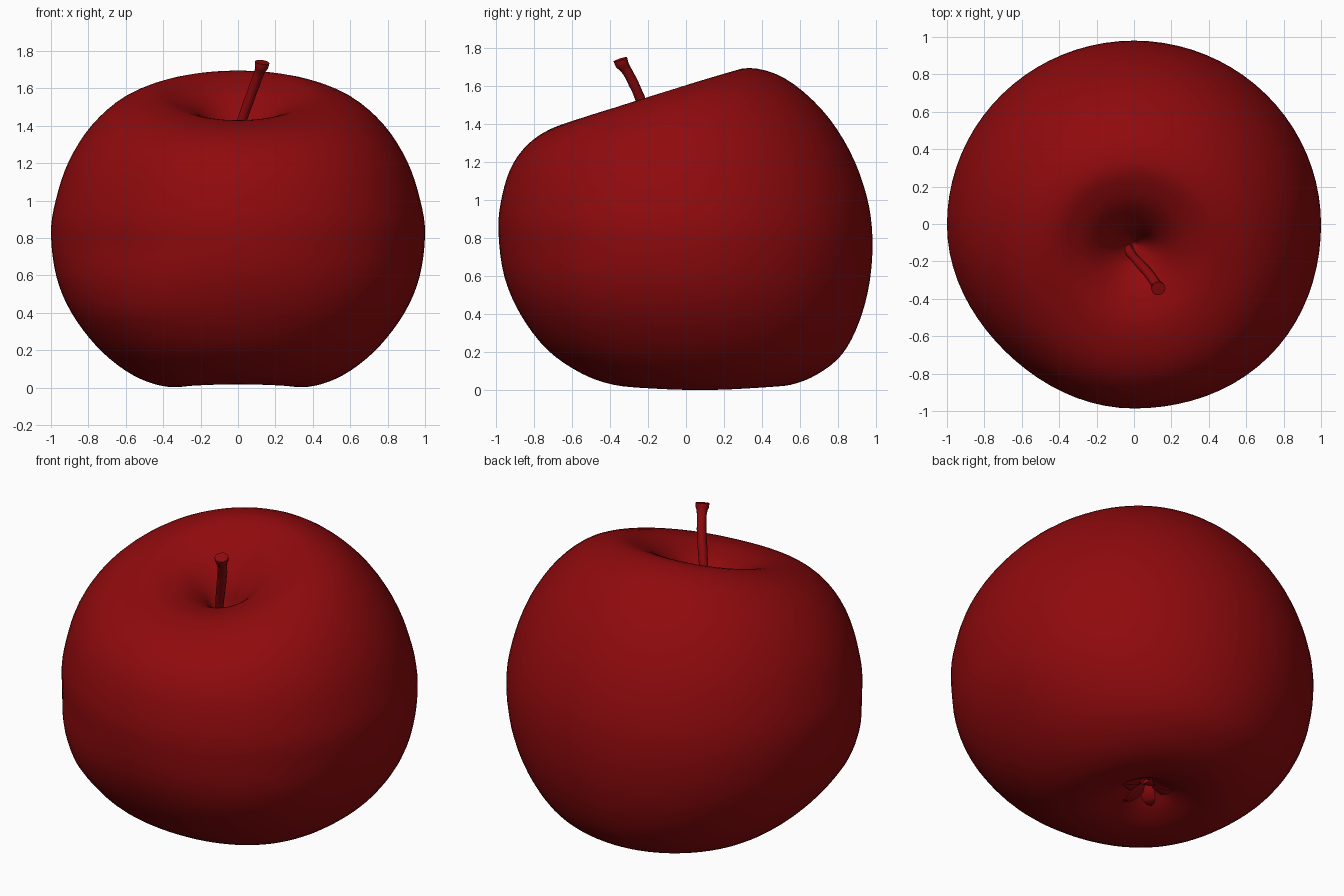
import bpy, bmesh, math, random
from mathutils import Vector

if "Cube" in bpy.data.objects:
    bpy.data.objects.remove(bpy.data.objects["Cube"])

random.seed(4)
red = bpy.data.materials.new("apple_red")
red.diffuse_color = (0.275, 0.003, 0.004, 1)
red.use_nodes = True
red.node_tree.nodes["Principled BSDF"].inputs["Base Color"].default_value = red.diffuse_color


def finish(bm, name, angle=60):
    bmesh.ops.recalc_face_normals(bm, faces=bm.faces)
    mesh = bpy.data.meshes.new(name)
    bm.to_mesh(mesh)
    bm.free()
    mesh.materials.append(red)
    ob = bpy.data.objects.new(name, mesh)
    bpy.context.collection.objects.link(ob)
    bpy.ops.object.select_all(action='DESELECT')
    bpy.context.view_layer.objects.active = ob
    ob.select_set(True)
    bpy.ops.object.shade_smooth_by_angle(angle=math.radians(angle))
    return ob


def spline(rows, steps):
    """Catmull-Rom through rows of any width."""
    out = []
    for i in range(len(rows) - 1):
        a, b = rows[max(i - 1, 0)], rows[i]
        c, d = rows[i + 1], rows[min(i + 2, len(rows) - 1)]
        for k in range(steps):
            t = k / steps
            out.append([0.5 * (2*q + (r - p)*t + (2*p - 5*q + 4*r - s)*t*t
                               + (3*q - p - 3*r + s)*t**3)
                        for p, q, r, s in zip(a, b, c, d)])
    out.append(list(rows[-1]))
    return out


def skin(bm, rings):
    """Join rings of points with quads and close both ends."""
    loops = [[bm.verts.new(p) for p in ring] for ring in rings]
    n = len(loops[0])
    for a, b in zip(loops, loops[1:]):
        for i in range(n):
            j = (i + 1) % n
            bm.faces.new((a[i], a[j], b[j], b[i]))
    bm.faces.new(loops[0])
    bm.faces.new(loops[-1])


# Apple body: tilted rings from stem hollow to blossom hollow
# (front y, back y, half width, front z, back z, side z)
RINGS = [
    (-.12, -.10, .01, 1.20, 1.20, 1.20),
    (-.16, -.06, .06, 1.25, 1.29, 1.27),
    (-.22, -.02, .13, 1.34, 1.42, 1.39),
    (-.32, .08, .22, 1.40, 1.56, 1.485),
    (-.42, .19, .32, 1.425, 1.645, 1.54),
    (-.55, .33, .45, 1.425, 1.695, 1.57),
    (-.71, .52, .63, 1.375, 1.64, 1.52),
    (-.835, .715, .785, 1.29, 1.475, 1.395),
    (-.925, .86, .905, 1.16, 1.26, 1.21),
    (-.975, .95, .975, .98, 1.02, 1.00),
    (-.985, .98, 1.0, .82, .80, .82),
    (-.955, .965, .97, .60, .57, .59),
    (-.87, .91, .89, .40, .36, .40),
    (-.73, .82, .755, .215, .19, .22),
    (-.55, .69, .60, .09, .085, .09),
    (-.38, .55, .45, .03, .03, .02),
    (-.22, .42, .31, .02, .025, .004),
    (-.08, .28, .18, .06, .06, .045),
    (.02, .18, .09, .11, .11, .11),
    (.09, .11, .01, .14, .14, .14),
]
SEG = 80
body = []
for f, b, w, zf, zb, zs in spline(RINGS, 4):
    ring = []
    mid = (zf + zb) / 2
    for i in range(SEG):
        t = 2 * math.pi * i / SEG
        c, s = math.cos(t), math.sin(t)
        x, y = w * c, (f + b) / 2 + (b - f) / 2 * s
        z = mid + (zb - zf) / 2 * s + (zs - mid) * c * c
        # uneven growth: fuller front right, flatter front left, fuller low front
        if s < 0:
            low = min(1, max(0, (.75 - z) / .35))
            k = (2 * s * c) ** 2 * w * ((.018 if c > 0 else -.025) * (1 - low) + .04 * low)
            x, y = x + k * c, y + k * s
        ring.append((x, y, z))
    body.append(ring)
bm = bmesh.new()
skin(bm, body)
finish(bm, "apple_body", 80)

# Stem: leaning knobbly tube, flared at the tip (x, y, z, radius)
STEM = [(-.04, -.125, 1.17, .036), (-.015, -.16, 1.30, .026), (.025, -.205, 1.44, .024),
        (.075, -.26, 1.58, .027), (.108, -.305, 1.67, .028), (.125, -.335, 1.715, .034),
        (.13, -.345, 1.74, .037)]
path = spline(STEM, 3)
tube = []
for i, (x, y, z, r) in enumerate(path):
    p = Vector((x, y, z))
    q0, q1 = path[max(i - 1, 0)], path[min(i + 1, len(path) - 1)]
    d = (Vector(q1[:3]) - Vector(q0[:3])).normalized()
    u = d.cross(Vector((0, 1, 0))).normalized()
    v = d.cross(u)
    k = r * random.uniform(.92, 1.08)
    tube.append([p + k * (u * math.cos(a) + v * math.sin(a))
                 for a in (2 * math.pi * j / 10 for j in range(10))])
bm = bmesh.new()
skin(bm, tube)
finish(bm, "stem", 50)

# Dried sepals curling out of the blossom hollow
for n in range(5):
    a = 2 * math.pi * n / 5 + random.uniform(-.2, .2)
    out = Vector((math.cos(a), math.sin(a), 0))
    side = Vector((-out.y, out.x, 0))
    bm = bmesh.new()
    rings = []
    for r, z, w in ((.01, .145, .02), (.04, .10, .04), (.08, .065, .038),
                    (.12, .06, .022), (.15, .065, .004)):
        mid = Vector((0, .10, z + random.uniform(-.008, .008))) + out * r
        up = Vector((0, 0, .006))
        rings.append([mid - side * w, mid + up, mid + side * w, mid - up])
    skin(bm, rings)
    finish(bm, f"sepal_{n + 1}", 50)
